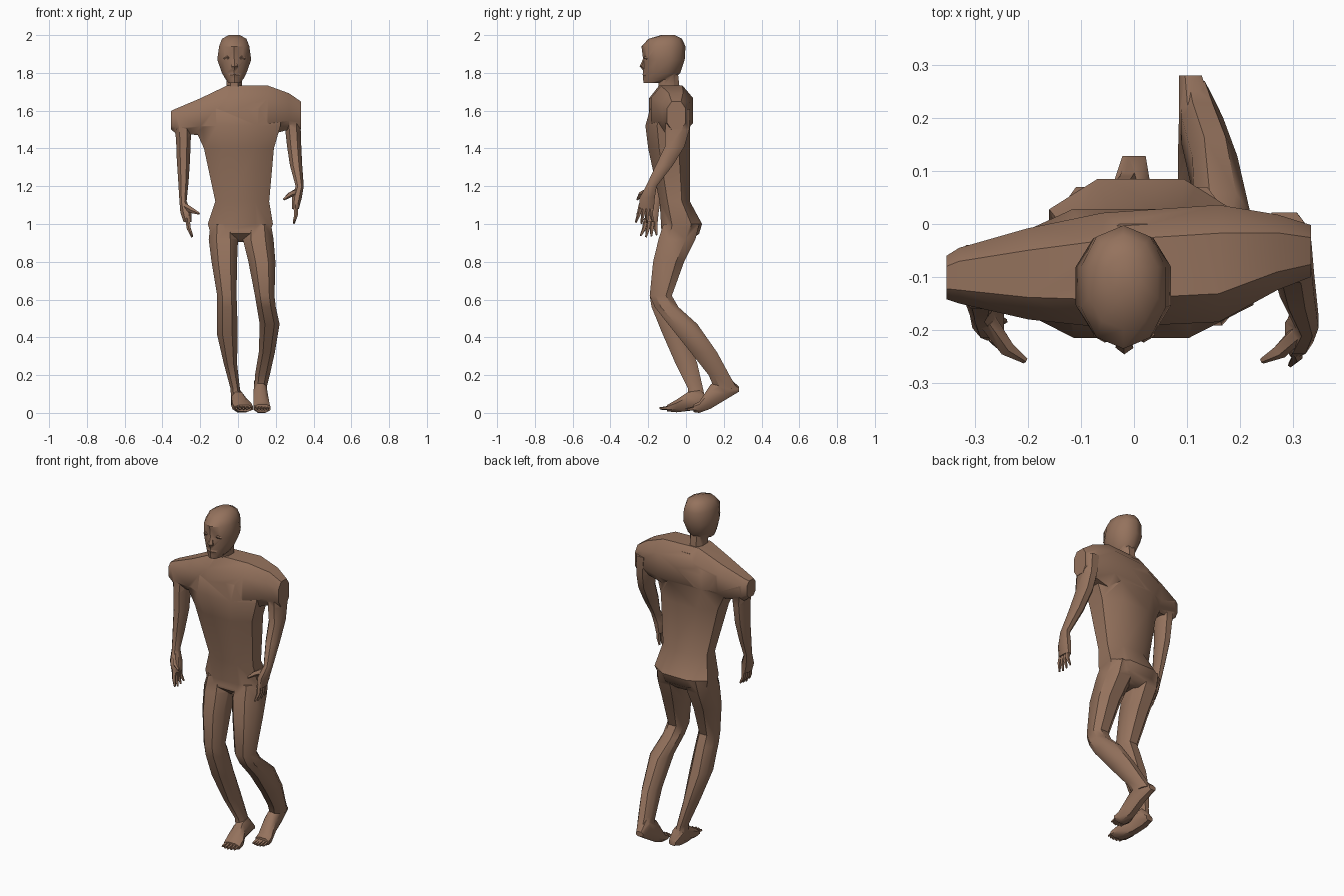
import bpy, bmesh, math
from mathutils import Vector

skin = bpy.data.materials.new("skin")
skin.diffuse_color = (0.30, 0.17, 0.11, 1)
parts = []


def skin_rings(name, rings):
    """Bridge a list of equal point rings into a closed solid."""
    bm = bmesh.new()
    vs = [[bm.verts.new(p) for p in r] for r in rings]
    n = len(vs[0])
    for a, b in zip(vs, vs[1:]):
        for i in range(n):
            j = (i + 1) % n
            bm.faces.new((a[i], a[j], b[j], b[i]))
    bm.faces.new(vs[0][::-1])
    bm.faces.new(vs[-1])
    bmesh.ops.recalc_face_normals(bm, faces=bm.faces)
    me = bpy.data.meshes.new(name)
    bm.to_mesh(me)
    bm.free()
    ob = bpy.data.objects.new(name, me)
    bpy.context.collection.objects.link(ob)
    me.materials.append(skin)
    parts.append(ob)
    return ob


def loft(name, axis, rows, n=8, p=0.85):
    """rows: (position on axis, u0, u1, v0, v1) extents of each section."""
    rings = []
    k = math.cos(math.pi / n)
    for t, u0, u1, v0, v1 in rows:
        ring = []
        for i in range(n):
            a = (i + 0.5) * 2 * math.pi / n
            c, s = math.cos(a) / k, math.sin(a) / k
            c = math.copysign(abs(c) ** p, c)
            s = math.copysign(abs(s) ** p, s)
            u = (u0 + u1) / 2 + c * (u1 - u0) / 2
            v = (v0 + v1) / 2 + s * (v1 - v0) / 2
            ring.append({'x': (t, u, v), 'y': (u, t, v), 'z': (u, v, t)}[axis])
        rings.append(ring)
    return skin_rings(name, rings)


def digit(name, pts, radii, n=5):
    """Tapered finger, toe or nose along a short path."""
    pts = [Vector(q) for q in pts]
    rings = []
    for i, q in enumerate(pts):
        d = (pts[min(i + 1, len(pts) - 1)] - pts[max(i - 1, 0)]).normalized()
        u = d.cross(Vector((0.31, 0.9, 0.2))).normalized()
        v = d.cross(u)
        rings.append([q + radii[i] * (u * math.cos(2 * math.pi * j / n) + v * math.sin(2 * math.pi * j / n))
                      for j in range(n)])
    return skin_rings(name, rings)


# torso
body = loft("body", 'z', [
    (0.905, -0.04, 0.08, -0.08, 0.02), (0.95, -0.145, 0.165, -0.13, 0.07),
    (1.00, -0.16, 0.185, -0.132, 0.085), (1.12, -0.12, 0.165, -0.14, 0.02),
    (1.40, -0.18, 0.19, -0.20, 0.02), (1.52, -0.235, 0.225, -0.215, 0.02),
    (1.61, -0.24, 0.23, -0.19, 0.028), (1.70, -0.09, 0.15, -0.15, 0.0)])
# shoulders
loft("shoulders", 'x', [
    (-0.354, -0.142, -0.06, 1.50, 1.598), (-0.33, -0.15, -0.045, 1.48, 1.61),
    (-0.20, -0.18, -0.008, 1.47, 1.665), (-0.06, -0.195, 0.021, 1.46, 1.732),
    (0.16, -0.185, 0.036, 1.47, 1.732), (0.27, -0.125, 0.018, 1.50, 1.692),
    (0.334, -0.10, -0.002, 1.50, 1.648)], p=0.75)
# neck and head
loft("neck", 'z', [(1.66, -0.08, 0.05, -0.15, -0.01), (1.73, -0.06, 0.02, -0.145, -0.035),
                   (1.82, -0.065, 0.025, -0.15, -0.045)])
loft("head", 'z', [
    (1.747, -0.05, 0.012, -0.222, -0.13), (1.77, -0.068, 0.03, -0.224, -0.06),
    (1.80, -0.085, 0.045, -0.222, -0.035), (1.87, -0.11, 0.07, -0.222, -0.012),
    (1.94, -0.10, 0.06, -0.23, -0.008), (1.98, -0.085, 0.045, -0.195, -0.025),
    (2.00, -0.05, 0.01, -0.13, -0.06)], n=10, p=0.95)
digit("nose", [(-0.02, -0.215, 1.885), (-0.018, -0.228, 1.835), (-0.018, -0.215, 1.815)],
      [0.006, 0.018, 0.010])
digit("lips", [(-0.042, -0.212, 1.787), (-0.018, -0.218, 1.79), (0.006, -0.212, 1.787)],
      [0.005, 0.013, 0.005])
for x in (-0.055, 0.018):
    digit("brow", [(x - 0.02, -0.208, 1.875), (x, -0.215, 1.882), (x + 0.02, -0.208, 1.875)],
          [0.004, 0.009, 0.004])

# legs: one standing, one trailing
loft("standing_leg", 'z', [
    (1.00, -0.145, -0.01, -0.12, 0.07), (0.92, -0.155, 0.0, -0.145, 0.05),
    (0.80, -0.14, -0.005, -0.174, -0.01), (0.62, -0.11, -0.008, -0.192, -0.075),
    (0.56, -0.11, -0.005, -0.182, -0.05), (0.42, -0.112, -0.002, -0.125, 0.0),
    (0.26, -0.075, -0.005, -0.055, 0.06), (0.13, -0.04, 0.01, 0.01, 0.09),
    (0.06, -0.035, 0.02, 0.01, 0.105)])
loft("trailing_leg", 'z', [
    (1.00, 0.035, 0.175, -0.12, 0.07), (0.92, 0.025, 0.188, -0.145, 0.05),
    (0.80, 0.055, 0.198, -0.174, -0.01), (0.62, 0.09, 0.193, -0.192, -0.075),
    (0.56, 0.10, 0.20, -0.165, -0.04), (0.47, 0.115, 0.22, -0.095, 0.06),
    (0.32, 0.11, 0.195, 0.025, 0.165), (0.20, 0.09, 0.168, 0.12, 0.23),
    (0.13, 0.087, 0.15, 0.15, 0.27)])
# feet
loft("standing_foot", 'y', [
    (0.128, -0.022, 0.022, 0.03, 0.06), (0.08, -0.038, 0.03, 0.018, 0.12),
    (0.01, -0.035, 0.04, 0.01, 0.11), (-0.05, -0.03, 0.07, 0.003, 0.07),
    (-0.10, -0.02, 0.08, 0.008, 0.042)])
loft("trailing_foot", 'y', [
    (0.28, 0.085, 0.128, 0.112, 0.14), (0.21, 0.085, 0.15, 0.07, 0.20),
    (0.13, 0.083, 0.155, 0.022, 0.15), (0.07, 0.083, 0.168, 0.0, 0.06),
    (0.04, 0.085, 0.172, 0.004, 0.045)])
for i in range(5):
    f = i / 4
    r = 0.013 - 0.004 * abs(f - 0.3)
    xa, xb = -0.008 + 0.075 * f, 0.096 + 0.062 * f
    bend = 0.018 * abs(f - 0.45)
    digit("toe", [(xa, -0.09, 0.026), (xa, -0.14 + bend, 0.024)], [r, r * 0.55])
    digit("toe", [(xb, 0.05, 0.024), (xb, -0.005 + bend, 0.018)], [r, r * 0.55])

# arms
loft("right_arm", 'z', [
    (1.57, -0.345, -0.24, -0.15, -0.04), (1.45, -0.328, -0.25, -0.16, -0.05),
    (1.34, -0.324, -0.254, -0.16, -0.065), (1.22, -0.316, -0.262, -0.175, -0.10),
    (1.12, -0.31, -0.272, -0.185, -0.135), (1.06, -0.305, -0.245, -0.215, -0.145),
    (1.01, -0.288, -0.245, -0.22, -0.15)])
loft("left_arm", 'z', [
    (1.61, 0.235, 0.332, -0.10, 0.022), (1.50, 0.25, 0.332, -0.11, 0.018),
    (1.41, 0.26, 0.335, -0.112, -0.008), (1.31, 0.275, 0.34, -0.16, -0.07),
    (1.20, 0.305, 0.348, -0.212, -0.155), (1.14, 0.285, 0.338, -0.245, -0.165),
    (1.08, 0.285, 0.322, -0.25, -0.17)])
# fingers and thumbs
for i in range(4):
    f = i / 3
    y = -0.21 + 0.05 * f
    mid = 0.02 * abs(f - 0.4)
    digit("right_finger", [(-0.268, y, 1.03), (-0.26, y - 0.012 + 0.012 * f, 0.975),
                           (-0.243, y - 0.03 + 0.035 * f, 0.93 + mid)], [0.013, 0.011, 0.005])
    y = -0.238 + 0.055 * f
    digit("left_finger", [(0.305, y, 1.10), (0.308, y - 0.012 + 0.012 * f, 1.05),
                          (0.295, y - 0.028 + 0.035 * f, 1.00 + mid)], [0.013, 0.011, 0.005])
digit("right_thumb", [(-0.275, -0.185, 1.09), (-0.24, -0.235, 1.07), (-0.205, -0.258, 1.055)],
      [0.018, 0.015, 0.006])
digit("left_thumb", [(0.31, -0.205, 1.17), (0.275, -0.24, 1.155), (0.242, -0.258, 1.13)],
      [0.018, 0.015, 0.006])

# weld all parts into one continuous skin
bpy.context.view_layer.objects.active = body
for ob in parts[1:]:
    m = body.modifiers.new("weld", 'BOOLEAN')
    m.operation, m.solver, m.object = 'UNION', 'EXACT', ob
    bpy.ops.object.modifier_apply(modifier=m.name)
    bpy.data.objects.remove(ob, do_unlink=True)
bpy.ops.object.select_all(action='DESELECT')
body.select_set(True)
bpy.ops.object.shade_smooth_by_angle(angle=math.radians(42))
